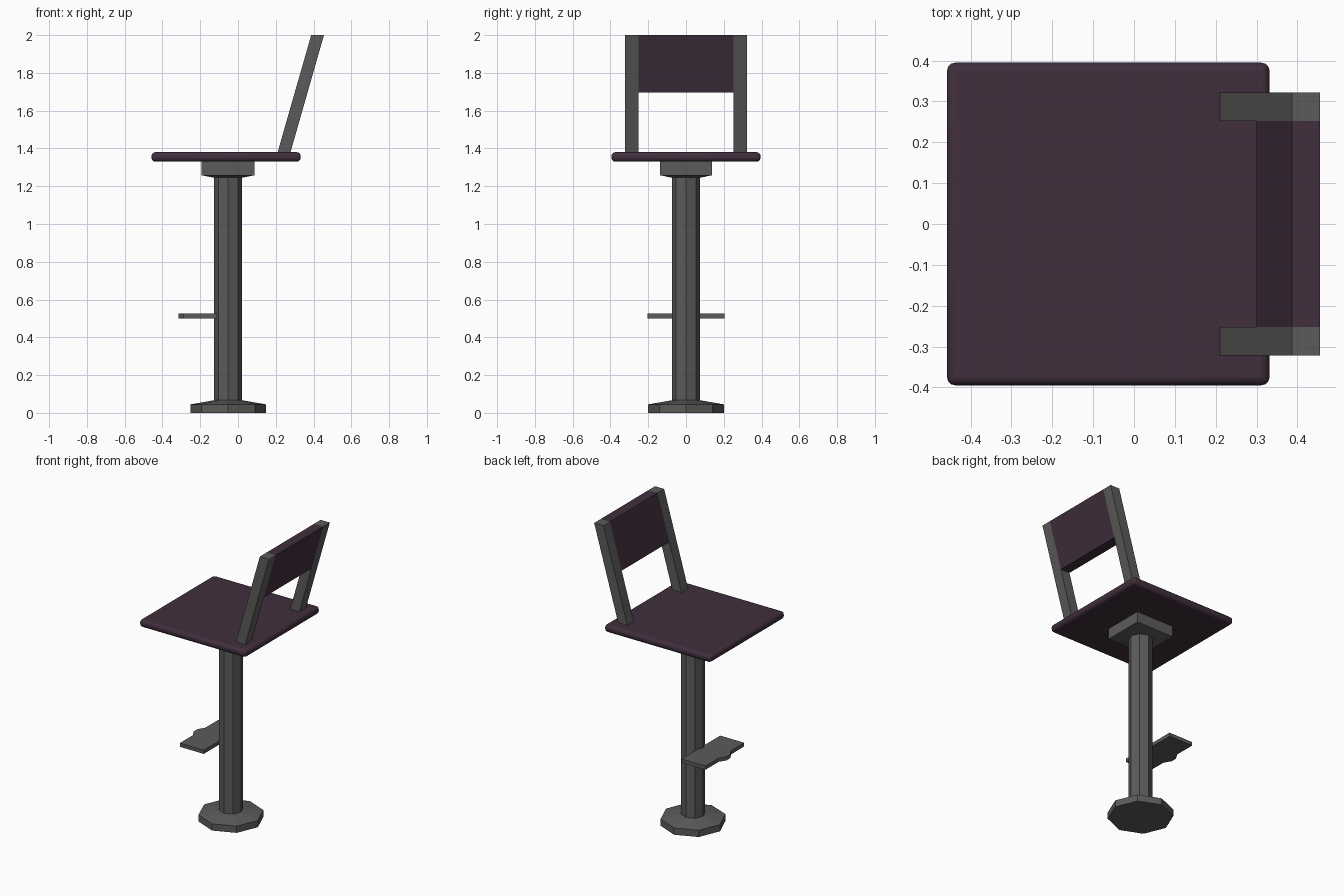
import bpy, bmesh, math

if "Cube" in bpy.data.objects:
    bpy.data.objects.remove(bpy.data.objects["Cube"], do_unlink=True)


def material(name, rgb):
    m = bpy.data.materials.new(name)
    m.use_nodes = True
    m.diffuse_color = (*rgb, 1)
    bsdf = next(n for n in m.node_tree.nodes if n.type == 'BSDF_PRINCIPLED')
    bsdf.inputs["Base Color"].default_value = (*rgb, 1)
    return m


metal = material("dark grey metal", (0.105, 0.105, 0.103))
fabric = material("dark plum upholstery", (0.052, 0.028, 0.047))


def loft(name, rings, mat):
    """Join rings of equal point count into a closed solid."""
    bm = bmesh.new()
    loops = [[bm.verts.new(p) for p in ring] for ring in rings]
    n = len(loops[0])
    for a, b in zip(loops, loops[1:]):
        for i in range(n):
            j = (i + 1) % n
            bm.faces.new((a[i], a[j], b[j], b[i]))
    bm.faces.new(loops[0])
    bm.faces.new(loops[-1])
    bmesh.ops.recalc_face_normals(bm, faces=bm.faces)
    mesh = bpy.data.meshes.new(name)
    bm.to_mesh(mesh)
    bm.free()
    mesh.materials.append(mat)
    obj = bpy.data.objects.new(name, mesh)
    bpy.context.collection.objects.link(obj)
    return obj


AXIS = -0.052  # centre line of the pedestal


def octagon(r, z):
    return [(AXIS + r * math.cos(k * math.pi / 4), r * math.sin(k * math.pi / 4), z)
            for k in range(8)]


def rectangle(cx, hx, hy, z):
    return [(cx + sx * hx, sy * hy, z)
            for sx, sy in ((-1, -1), (1, -1), (1, 1), (-1, 1))]


# Pedestal: octagonal foot with sloped top, and column
loft("base", [octagon(0.2, 0), octagon(0.2, 0.045), octagon(0.074, 0.067)], metal)
loft("column", [octagon(0.074, 0.04), octagon(0.074, 1.27)], metal)

# Seat mount with tapered underside
loft("seat_mount", [rectangle(AXIS, 0.075, 0.075, 1.245),
                    rectangle(AXIS, 0.14, 0.137, 1.258),
                    rectangle(AXIS, 0.14, 0.137, 1.335)], metal)

# Cushion with rounded edges
seat = loft("seat", [rectangle(-0.063, 0.395, 0.395, 1.33),
                     rectangle(-0.063, 0.395, 0.395, 1.38)], fabric)
bevel = seat.modifiers.new("rounded edges", 'BEVEL')
bevel.width = 0.02
bevel.segments = 3
bpy.context.view_layer.objects.active = seat
seat.select_set(True)
bpy.ops.object.shade_smooth_by_angle(angle=math.radians(40))
seat.select_set(False)


# Leaning backrest pieces, all cut level at their ends
def leaning(name, y0, y1, z0, z1, mat):
    def ring(z):
        x = 0.21 + (z - 1.38) * 0.286
        return [(x, y0, z), (x + 0.068, y0, z), (x + 0.068, y1, z), (x, y1, z)]
    return loft(name, [ring(z0), ring(z1)], mat)


leaning("back_post_front", -0.322, -0.252, 1.375, 2.0, metal)
leaning("back_post_rear", 0.252, 0.322, 1.375, 2.0, metal)
leaning("back_panel", -0.252, 0.252, 1.695, 2.0, fabric)

# Footrest plate with a raised middle on its outer edge
half = [(-0.11, 0.205), (-0.288, 0.205), (-0.288, 0.065), (-0.315, 0.02)]
outline = half + [(x, -y) for x, y in reversed(half)]
loft("footrest", [[(x, y, z) for x, y in outline] for z in (0.5, 0.525)], metal)
